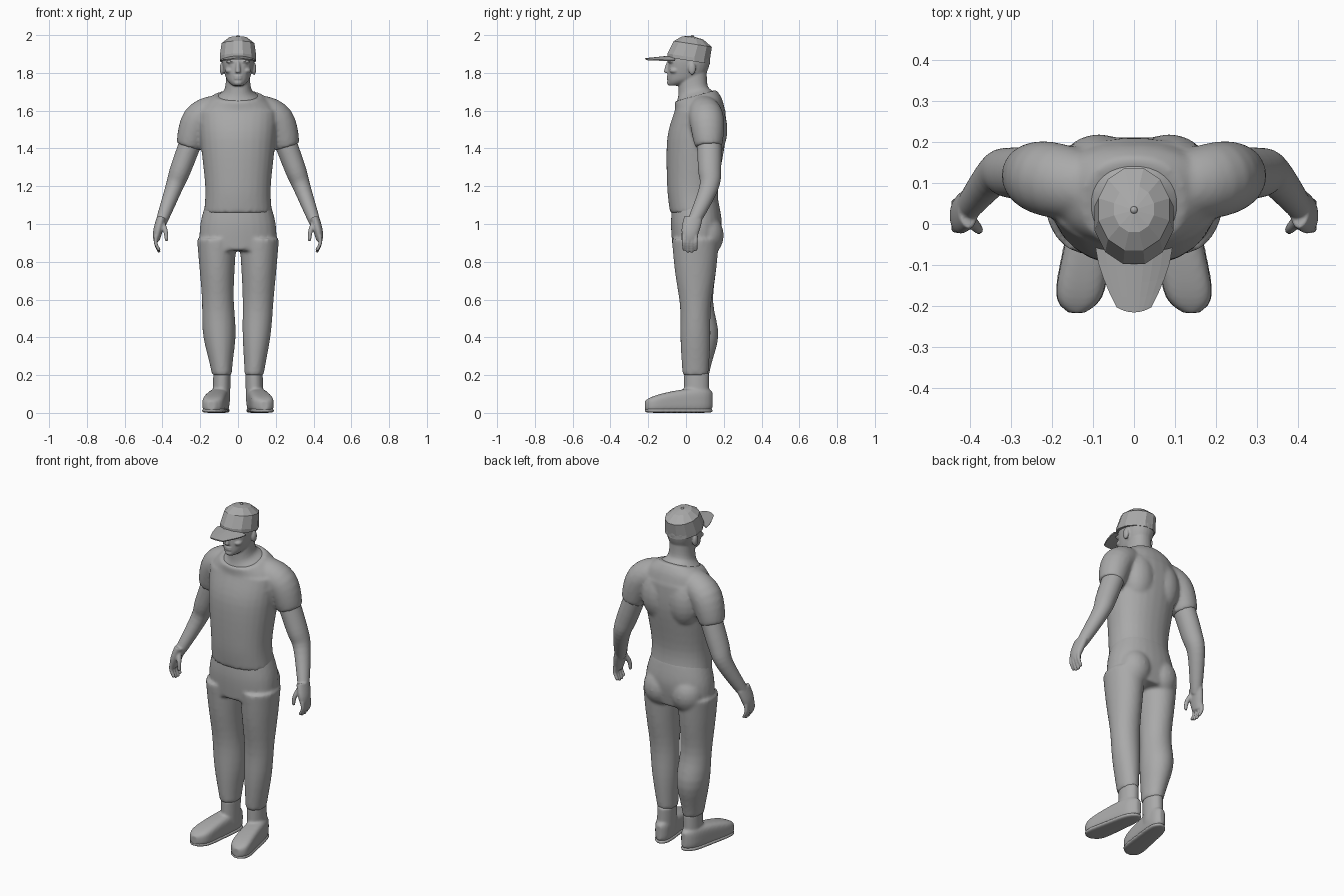
import bpy, bmesh, math
from mathutils import Vector, Matrix

cube = bpy.data.objects.get("Cube")
if cube:
    bpy.data.objects.remove(cube)

GREY = (0.4, 0.4, 0.4, 1)
grey = bpy.data.materials.new("plain_grey")
grey.use_nodes = True
grey.diffuse_color = GREY
grey.node_tree.nodes["Principled BSDF"].inputs["Base Color"].default_value = GREY

X_AXIS, Y_AXIS, Z_AXIS = Matrix.Identity(3)


def power(value, squareness):
    return math.copysign(abs(value) ** (2 / squareness), value)


def bump(value, centre, width):
    return math.exp(-((value - centre) / width) ** 2)


def spline(keys, steps=5):
    """Smooth curve through key vectors of any length."""
    keys = [Vector(key) for key in keys]
    padded = [keys[0], *keys, keys[-1]]
    result = []
    for before, start, end, after in zip(padded, padded[1:], padded[2:], padded[3:]):
        for step in range(steps):
            t = step / steps
            leave, arrive = (end - before) / 2, (after - start) / 2
            blend = t * t * (3 - 2 * t)
            result.append(start.lerp(end, blend) + leave * t * (1 - t) ** 2
                          - arrive * t * t * (1 - t))
    return result + [keys[-1]]


def skin(bm, rings, squareness=2, sides=28):
    """Join rings, each given as centre, first radius vector and second radius vector."""
    loops = []
    for centre, across, along in rings:
        angles = [math.tau * (k + 0.5) / sides for k in range(sides)]
        loops.append([bm.verts.new(centre + across * power(math.cos(a), squareness)
                                   + along * power(math.sin(a), squareness)) for a in angles])
    for lower, upper in zip(loops, loops[1:]):
        for k in range(sides):
            bm.faces.new((lower[k - 1], lower[k], upper[k], upper[k - 1]))
    bm.faces.new(loops[0])
    bm.faces.new(loops[-1])


def band(z, width, front, back):
    """Key for a horizontal section: height, half width, depth centre, half depth."""
    return z, width, (front + back) / 2, (back - front) / 2


def trunk(bm, bands, squareness=2.2, tilt=0):
    """Upright symmetric body through horizontal sections."""
    skin(bm, [(Vector((0, y, z)), X_AXIS * width, Vector((0, depth, depth * tilt)))
              for z, width, y, depth in spline(bands)], squareness)


def tube(bm, path, start, end, bulge=0, squash=1):
    """Limb along a path, with tapering radius."""
    points = spline(path)
    last = len(points) - 1
    rings = []
    for i, point in enumerate(points):
        t = i / last
        radius = start + (end - start) * t + bulge * math.sin(math.pi * t)
        heading = points[min(i + 1, last)] - points[max(i - 1, 0)]
        across = heading.cross(Y_AXIS).normalized()
        along = across.cross(heading).normalized()
        rings.append((point, across * radius, along * radius * squash))
    skin(bm, rings)


def ball(bm, centre, size):
    place = Matrix.Translation(centre) @ Matrix.Diagonal((*size, 1))
    bmesh.ops.create_uvsphere(bm, u_segments=20, v_segments=12, radius=1, matrix=place)


def ball_pair(bm, x, y, z, size):
    for side in (x, -x):
        ball(bm, (side, y, z), size)


def finish(name, bm, voxel=0, mirror=False):
    """Make the object; a voxel size melts its pieces into one smooth skin."""
    bmesh.ops.recalc_face_normals(bm, faces=bm.faces)
    mesh = bpy.data.meshes.new(name)
    bm.to_mesh(mesh)
    bm.free()
    mesh.materials.append(grey)
    ob = bpy.data.objects.new(name, mesh)
    bpy.context.collection.objects.link(ob)
    if mirror:
        ob.modifiers.new("mirror", "MIRROR")
    if voxel:
        melt = ob.modifiers.new("melt", "REMESH")
        melt.voxel_size = voxel
        melt.use_smooth_shade = True
        soften = ob.modifiers.new("soften", "SMOOTH")
        soften.iterations = 5
    return ob


# Shirt: torso, sloping shoulders, shoulder blades and sleeves
bm = bmesh.new()
trunk(bm, [band(z=1.06, width=.18, front=-.085, back=.18),
           band(z=1.2, width=.174, front=-.1, back=.17),
           band(z=1.45, width=.2, front=-.1, back=.21),
           band(z=1.6, width=.21, front=-.06, back=.21)])
trunk(bm, [band(z=1.55, width=.21, front=-.08, back=.21),
           band(z=1.63, width=.185, front=-.06, back=.19),
           band(z=1.68, width=.125, front=-.06, back=.16)], tilt=.28)
ball_pair(bm, .085, .13, 1.5, size=(.1, .09, .15))
for side in (1, -1):
    tube(bm, [(side * .11, .09, 1.61), (side * .21, .11, 1.55), (side * .26, .12, 1.41)],
         start=.075, end=.066, bulge=.016, squash=1.06)
finish("shirt", bm, voxel=.01)

# Trousers: hips, buttocks and tapering legs; the right calf is fuller
bm = bmesh.new()
trunk(bm, [band(z=1.13, width=.165, front=-.07, back=.17),
           band(z=1, width=.2, front=-.08, back=.19),
           band(z=.86, width=.205, front=-.07, back=.17)])
ball_pair(bm, .09, .11, .94, size=(.095, .09, .11))
for side, calf in ((1, 0), (-1, 1)):
    rings = []
    for step in range(16):
        t = step / 15
        muscle = bump(t, .7, .2)
        width = .105 - .055 * t + (.008 + .012 * calf) * muscle
        depth = .125 - .057 * t - .015 * bump(t, .5, .2) + .02 * calf * muscle
        centre = Vector((side * (.112 - .027 * t * t), .05 + .022 * calf * muscle, .92 - .72 * t))
        rings.append((centre, X_AXIS * width, Y_AXIS * depth))
    skin(bm, rings)
finish("trousers", bm, voxel=.01)

# Bare arms with palm, fingers and thumb
bm = bmesh.new()
tube(bm, [(.225, .12, 1.5), (.3, .125, 1.3), (.34, .12, 1.19), (.41, .035, 1)],
     start=.06, end=.028, bulge=.008, squash=1.1)
tube(bm, [(.405, .038, 1.03), (.425, .022, .96), (.432, .02, .91)],
     start=.026, end=.015, bulge=.004, squash=1.9)
for finger in range(4):
    y = .021 * finger - .011
    tip = .86 - .012 * math.sin(finger)
    tube(bm, [(.432, y, .94), (.436, y, .9), (.416, y, tip)], start=.012, end=.008)
tube(bm, [(.4, .01, 1), (.383, -.01, .96), (.378, -.016, .91)], start=.016, end=.009)
finish("arms", bm, voxel=.005, mirror=True)


def foot(bm, height, slope, spare):
    """Splayed foot shape from heel to toe, rounded at both ends."""
    rings = []
    for step in range(21):
        t = step / 20
        ends = max(1 - abs(2 * t - 1) ** 6, .1) ** .5
        half = (height - slope * t * t) / 2
        centre = Vector((.083 + .057 * t, .14 - .357 * t, half))
        rings.append((centre, X_AXIS * ends * (.047 + .017 * t + spare),
                      Z_AXIS * half * (.5 + ends / 2)))
    skin(bm, rings, squareness=3.5)


# Boots: shaft and foot
bm = bmesh.new()
tube(bm, [(.085, .056, .21), (.088, .056, .06)], start=.046, end=.046, squash=1.45)
foot(bm, height=.135, slope=.058, spare=0)
finish("boots", bm, voxel=.007, mirror=True)

# Soles: thin slabs a little wider than the boots
bm = bmesh.new()
foot(bm, height=.025, slope=0, spare=.003)
finish("soles", bm, voxel=.006, mirror=True)

# Head and neck, with the neck spreading into the collar
bm = bmesh.new()
trunk(bm, [band(z=1.732, width=.025, front=-.09, back=-.03),
           band(z=1.75, width=.048, front=-.095, back=.03),
           band(z=1.78, width=.066, front=-.097, back=.095),
           band(z=1.86, width=.084, front=-.093, back=.128),
           band(z=1.93, width=.078, front=-.08, back=.118)])
trunk(bm, [band(z=1.63, width=.13, front=-.06, back=.17),
           band(z=1.67, width=.115, front=-.05, back=.15),
           band(z=1.71, width=.072, front=-.04, back=.115),
           band(z=1.8, width=.062, front=-.04, back=.11)], tilt=.28)

# Face: chin, lips, nose, brows, cheeks, eyes and ears
ball(bm, (0, -.088, 1.748), size=(.022, .013, .015))
for z in (1.77, 1.782):
    ball(bm, (0, -.092, z), size=(.022, .012, .006))
tube(bm, [(0, -.092, 1.86), (0, -.1, 1.83), (0, -.104, 1.8)], start=.008, end=.015)
ball_pair(bm, .035, -.078, 1.86, size=(.03, .018, .009))
ball_pair(bm, .045, -.06, 1.812, size=(.024, .028, .016))
ball_pair(bm, .032, -.076, 1.842, size=(.013, .012, .008))
ball_pair(bm, .085, .032, 1.822, size=(.012, .02, .034))
finish("head", bm, voxel=.005)

# Cap crown: faceted, leaning back, with a button on top
bm = bmesh.new()
skin(bm, [(Vector((0, y, z)), X_AXIS * width, Vector((0, 1.16, -.18)) * width)
          for y, z, width in ((.014, 1.865, .1), (.014, 1.885, .1), (.036, 1.953, .09),
                              (.036, 1.985, .05), (.034, 1.993, .01))], sides=12)
ball(bm, (0, .034, 1.992), size=(.009, .009, .008))
finish("cap_crown", bm)

# Cap brim: tapering forward and arched from side to side
bm = bmesh.new()
rows = []
for step in range(5):
    t = step / 4
    width = .094 - .052 * t ** 1.5
    columns = [k / 4 for k in range(-4, 5)]
    rows.append([bm.verts.new((width * c, -.07 - .146 * t + .012 * c * c,
                               1.893 - .015 * t - 2.7 * (width * c) ** 2)) for c in columns])
for near, far in zip(rows, rows[1:]):
    for k in range(8):
        bm.faces.new((near[k], near[k + 1], far[k + 1], far[k]))
brim = finish("cap_brim", bm)
brim.modifiers.new("thickness", "SOLIDIFY").thickness = .007
